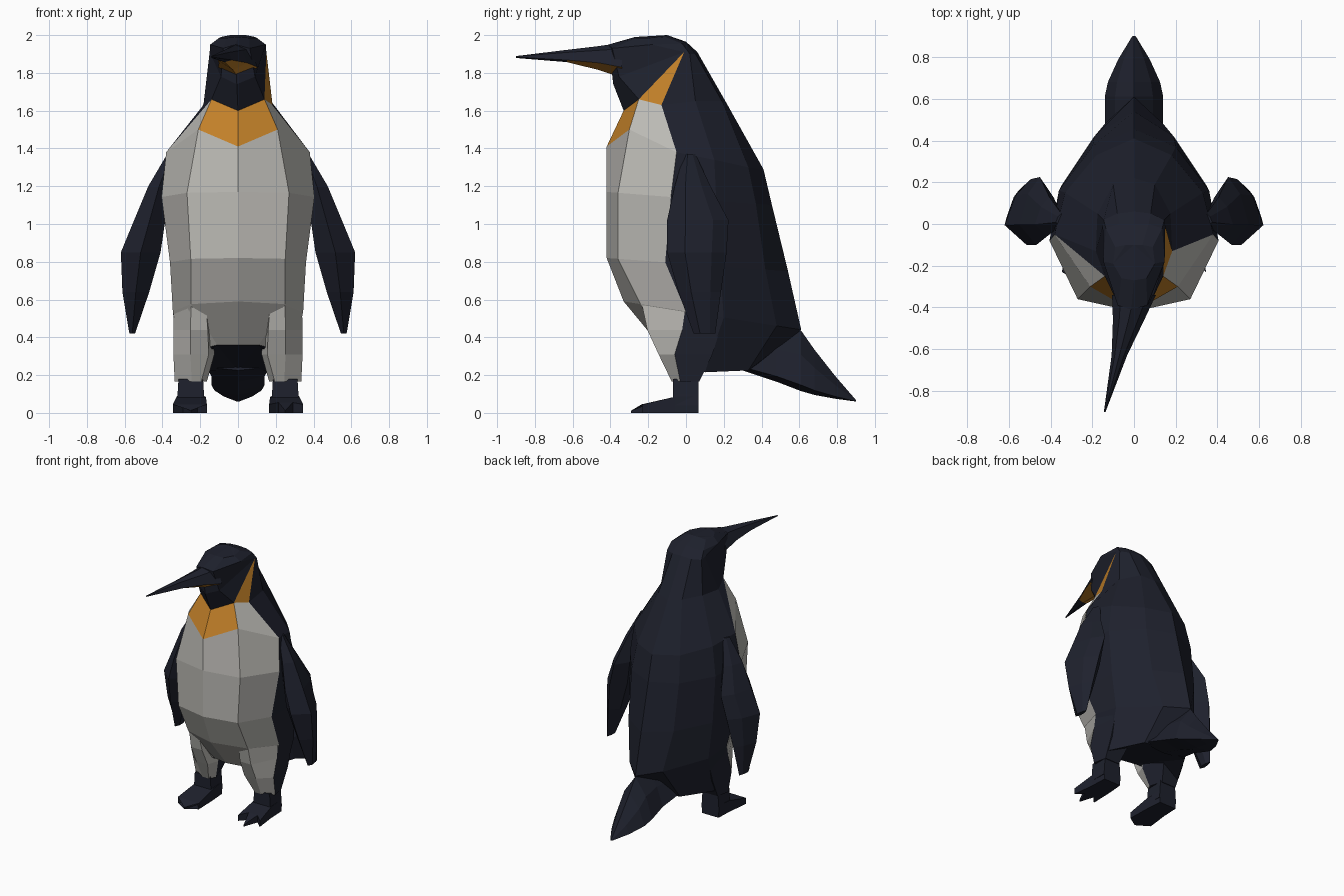
import bpy, bmesh

if "Cube" in bpy.data.objects:
    bpy.data.objects.remove(bpy.data.objects["Cube"])


def material(name, rgb):
    m = bpy.data.materials.new(name)
    m.diffuse_color = (*rgb, 1)
    m.use_nodes = True
    m.node_tree.nodes["Principled BSDF"].inputs["Base Color"].default_value = m.diffuse_color
    return m


DARK = material("dark_feathers", (0.013, 0.015, 0.026))
WHITE = material("white_feathers", (0.50, 0.49, 0.46))
ORANGE = material("orange_feathers", (0.55, 0.22, 0.022))
MATS = [DARK, WHITE, ORANGE]


def loft(name, rings, pick=lambda row, col: 0):
    """Skin rings of equal length; pick gives one material,
    or a pair for a quad split into lower and upper triangle."""
    bm = bmesh.new()
    rows = [[bm.verts.new(p) for p in r] for r in rings]
    n = len(rows[0])
    for i in range(len(rows) - 1):
        for k in range(n):
            a, b = rows[i][k], rows[i][(k + 1) % n]
            c, d = rows[i + 1][(k + 1) % n], rows[i + 1][k]
            mat = pick(i, k)
            if isinstance(mat, tuple):
                bm.faces.new((a, b, c)).material_index = mat[0]
                bm.faces.new((a, c, d)).material_index = mat[1]
            else:
                bm.faces.new((a, b, c, d)).material_index = mat
    bm.faces.new(rows[0])
    bm.faces.new(rows[-1])
    bmesh.ops.triangulate(bm, faces=[f for f in bm.faces if len(f.verts) > 4])
    bmesh.ops.recalc_face_normals(bm, faces=bm.faces[:])
    me = bpy.data.meshes.new(name)
    bm.to_mesh(me)
    bm.free()
    for m in MATS:
        me.materials.append(m)
    ob = bpy.data.objects.new(name, me)
    bpy.context.collection.objects.link(ob)
    return ob


def mirror_ring(half):
    """Front centre to back centre on +x, then back again on -x."""
    return half + [(-x, y, z) for x, y, z in half[-2:0:-1]]


def turn(p):
    """Swing the bill slightly to one side."""
    x, y, z = p
    return (x + 0.26 * min(0, y + 0.36) if z > 1.7 else x, y, z)


# Underside of the torso, rising to an arch between the legs
halves = [[(0, -.14, .36), (.11, -.12, .36), (.30, -.03, .31),
           (.31, .10, .215), (.18, .33, .225), (0, .36, .225)]]

# Torso: tilted rings (z front, z back, then x, y from front to back)
torso = [
    (.59, .44, (0, -.33), (.25, -.24), (.345, 0), (.33, .20), (.14, .48), (0, .61)),
    (.82, .75, (0, -.42), (.25, -.36), (.36, -.11), (.35, .18), (.19, .42), (0, .54)),
    (1.17, 1.1, (0, -.42), (.27, -.36), (.405, -.08), (.36, .16), (.20, .37), (0, .455)),
]
for zf, zb, *pts in torso:
    y0, y1 = pts[0][1], pts[-1][1]
    halves.append([(x, y, zf + (zb - zf) * (y - y0) / (y1 - y0)) for x, y in pts])

# Shoulders, neck and head rings
halves += [
    [(0, -.42, 1.41), (.21, -.30, 1.50), (.38, -.05, 1.38),
     (.33, .15, 1.34), (.18, .33, 1.30), (0, .41, 1.29)],
    [(0, -.33, 1.60), (.14, -.25, 1.66), (.183, -.13, 1.63),
     (.175, .05, 1.65), (.10, .19, 1.65), (0, .22, 1.63)],
    [(0, -.385, 1.74), (.09, -.355, 1.78), (.15, -.01, 1.91),
     (.145, .02, 1.90), (.08, .05, 1.90), (0, .06, 1.91)],
    [(0, -.41, 1.95), (.07, -.39, 1.93), (.147, -.18, 1.95),
     (.135, -.02, 1.955), (.07, 0, 1.96), (0, 0, 1.965)],
    [(0, -.27, 1.99), (.06, -.26, 1.985), (.10, -.19, 1.985),
     (.09, -.11, 1.99), (.04, -.1, 2), (0, -.1, 2)],
]


def body_colour(row, col):
    if row < 4 and col in (0, 1, 8, 9):
        return 1
    if row == 4:
        return {0: 2, 9: 2, 1: 1, 8: (1, 0)}.get(col, 0)
    if row == 5 and col == 1:
        return (2, 0)
    return 0


loft("body_and_head", [[turn(p) for p in mirror_ring(h)] for h in halves], body_colour)

# Bill: y, top z, lip z, bottom z, half width
bill = [(-.34, 1.96, 1.83, 1.775, .105), (-.46, 1.942, 1.853, 1.815, .075),
        (-.63, 1.922, 1.868, 1.857, .037), (-.90, 1.889, 1.884, 1.879, .004)]
loft("bill",
     [[turn(p) for p in mirror_ring([(0, y, t), (w * .6, y, t - .25 * (t - m)),
                                     (w, y, m), (0, y, b)])]
      for y, t, m, b, w in bill],
     lambda row, col: 2 if row < 2 and col in (2, 3) else 0)

# Tail: y, top z, bottom z, half width
tail = [(.30, .40, .225, .17), (.48, .45, .165, .14), (.61, .435, .115, .14),
        (.68, .335, .095, .125), (.79, .195, .075, .075), (.90, .068, .06, .008)]
loft("tail", [mirror_ring([(0, y, t), (w * .65, y, t - .4 * (t - b)),
                           (w, y, b + .1 * (t - b)), (0, y, b)])
              for y, t, b, w in tail])

# Flipper: z, inner x, outer x, front y, back y
flipper = [(1.37, .33, .375, -.01, .05), (1.20, .36, .475, -.06, .13),
           (1.02, .385, .55, -.10, .225), (.85, .41, .62, -.10, .215),
           (.64, .47, .612, -.04, .185), (.42, .545, .575, .04, .155)]
# Thigh: z, inner x, outer x, front y, middle y, back y
thigh = [(.58, .14, .338, -.235, 0, .19), (.44, .13, .342, -.205, -.02, .18),
         (.31, .125, .342, -.145, -.06, .14), (.165, .165, .335, -.075, -.03, .07)]
# Foot outline with three toes (x, y, top z)
foot = [(.18, .065, .09), (.32, .065, .09), (.325, -.06, .085), (.345, -.23, .045),
        (.29, -.18, .055), (.25, -.29, .012), (.215, -.18, .055), (.165, -.235, .045),
        (.17, -.06, .085)]

for s, side in ((1, "left"), (-1, "right")):
    rings = []
    for z, xi, xo, yf, yb in flipper:
        d, xm = yb - yf, (xi + xo) / 2
        rings.append([(s * x, y, z) for x, y in (
            (xm, yf), (xo, yf + .3 * d), (xo - .25 * (xo - xi), yf + .75 * d),
            (xm - .1 * (xo - xi), yb), (xi, yf + .7 * d), (xi, yf + .3 * d))])
    loft(side + "_flipper", rings)

    loft(side + "_thigh",
         [[(s * (xi + .03), yf, z), (s * (xo - .09), yf, z), (s * xo, ym, z),
           (s * (xo - .02), yb, z), (s * (xi + .03), yb, z), (s * xi, ym, z)]
          for z, xi, xo, yf, ym, yb in thigh],
         lambda row, col: 1 if col in (0, 1, 5) else 0)

    loft(side + "_ankle",
         [[(s * x, y, z) for x, y in ((.25 - w, -.07), (.25 + w, -.07),
                                      (.25 + w, .065), (.25 - w, .065))]
          for z, w in ((.18, .065), (.10, .07), (.04, .075))])

    loft(side + "_foot", [[(s * x, y, 0) for x, y, z in foot],
                          [(s * x, y, z) for x, y, z in foot]])
